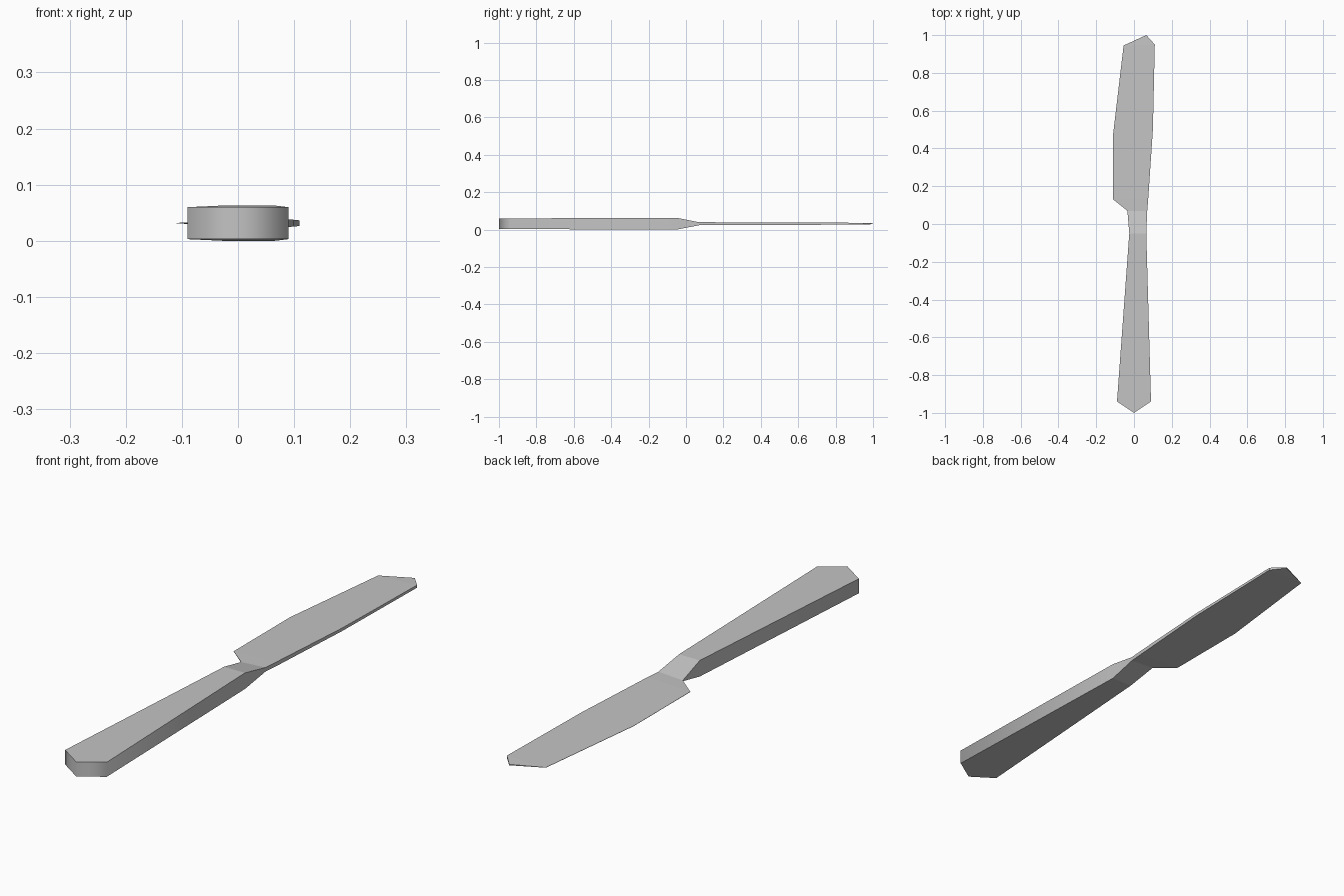
import bpy
import bmesh

cube = bpy.data.objects.get("Cube")
if cube:
    bpy.data.objects.remove(cube, do_unlink=True)

MID = 0.0315  # height of the middle plane

steel = bpy.data.materials.new("grey_steel")
steel.use_nodes = True
colour = (0.55, 0.55, 0.55, 1)
steel.diffuse_color = colour
steel.node_tree.nodes["Principled BSDF"].inputs["Base Color"].default_value = colour


def slab(name, rows, closed_rim):
    """Mirror a strip of rows about the middle plane and wall its rim.
    A row is one or two points of (x, y, half thickness)."""
    bm = bmesh.new()
    top, low = [[[bm.verts.new((x, y, MID + s * h)) for x, y, h in row]
                 for row in rows] for s in (1, -1)]
    for layer in (top, low):
        for a, b in zip(layer, layer[1:]):
            bm.faces.new(a + b[::-1])
    # walls along the left and right sides
    walls = []
    for side in (0, -1):
        for i in range(len(rows) - 1):
            walls.append(bm.faces.new((top[i][side], top[i + 1][side],
                                       low[i + 1][side], low[i][side])))
    bmesh.ops.recalc_face_normals(bm, faces=bm.faces)
    # walls shade softly round the corners, rims stay crisp
    for f in walls:
        f.smooth = closed_rim
        for e in f.edges:
            if any(g not in walls for g in e.link_faces):
                e.smooth = False
    mesh = bpy.data.meshes.new(name)
    bm.to_mesh(mesh)
    bm.free()
    mesh.materials.append(steel)
    obj = bpy.data.objects.new(name, mesh)
    bpy.context.collection.objects.link(obj)
    return obj


# Shared joint where the neck meets the blade
joint = [(-0.035, 0.07, 0.0015), (0.07, 0.07, 0.008)]

# Tapered handle with a pointed butt and a thinning neck
slab("handle", [
    [(0, -1, 0.0285)],
    [(-0.09, -0.94, 0.0285), (0.09, -0.94, 0.0285)],
    [(-0.025, -0.05, 0.0315), (0.065, -0.05, 0.0315)],
    joint,
], True)

# Wedge blade: sharp edge on the right, thicker spine on the left
slab("blade", [
    joint,
    [(-0.11, 0.13, 0.0005), (0.075, 0.13, 0.008)],
    [(-0.11, 0.48, 0.0005), (0.1, 0.5, 0.006)],
    [(-0.055, 0.945, 0.0005), (0.11, 0.95, 0.005)],
    [(0.065, 1, 0.002)],
], False)
